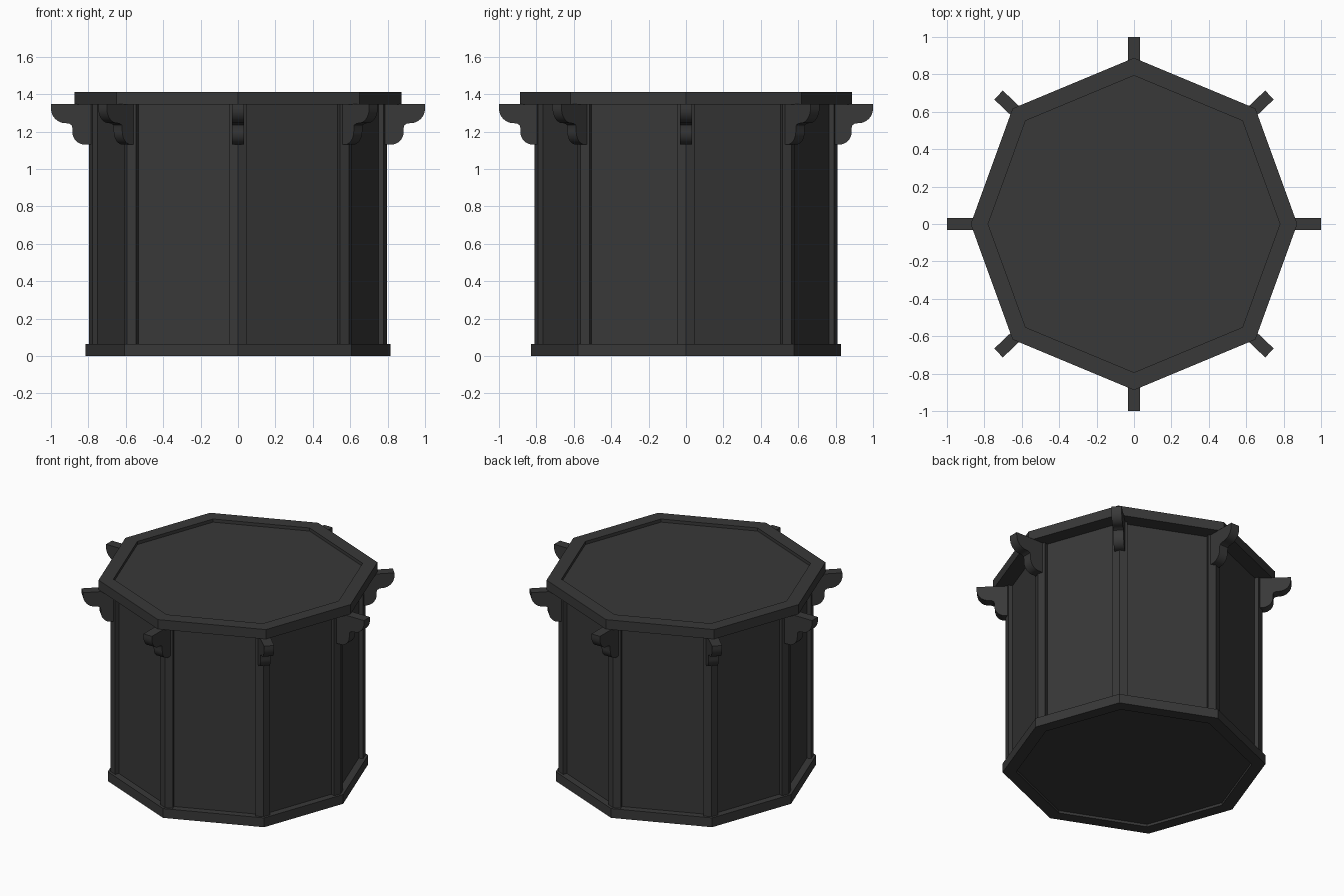
import bpy, bmesh, math
from mathutils import Vector, Matrix

if "Cube" in bpy.data.objects:
    bpy.data.objects.remove(bpy.data.objects["Cube"])

dark = bpy.data.materials.new("dark_wood")
dark.diffuse_color = (0.04, 0.04, 0.04, 1)
dark.use_nodes = True
dark.node_tree.nodes["Principled BSDF"].inputs["Base Color"].default_value = dark.diffuse_color


def finish(name, bm):
    bmesh.ops.recalc_face_normals(bm, faces=bm.faces)
    me = bpy.data.meshes.new(name)
    bm.to_mesh(me)
    bm.free()
    ob = bpy.data.objects.new(name, me)
    ob.data.materials.append(dark)
    bpy.context.collection.objects.link(ob)
    return ob


def octagon(r):
    """Slightly uneven octagon whose +x corner lies at r."""
    k = r / 0.872
    a, b, c = 0.872 * k, 0.887 * k, (0.648 * k, 0.617 * k)
    return [Vector(p) for p in ((a, 0), c, (0, b), (-c[0], c[1]), (-a, 0),
                                (-c[0], -c[1]), (0, -b), (c[0], -c[1]))]


def prism(name, pts, z0, z1):
    bm = bmesh.new()
    f = bm.faces.new([bm.verts.new((p[0], p[1], z0)) for p in pts])
    ext = bmesh.ops.extrude_face_region(bm, geom=[f])["geom"]
    top = [v for v in ext if isinstance(v, bmesh.types.BMVert)]
    bmesh.ops.translate(bm, verts=top, vec=(0, 0, z1 - z0))
    return finish(name, bm)


def ring(name, r_out, r_in, z0, z1):
    bm = bmesh.new()
    loops = [[bm.verts.new((p.x, p.y, z)) for p in octagon(r)]
             for r, z in ((r_out, z0), (r_out, z1), (r_in, z1), (r_in, z0))]
    for j in range(4):
        a, b = loops[j], loops[(j + 1) % 4]
        for i in range(8):
            n = (i + 1) % 8
            bm.faces.new((a[i], a[n], b[n], b[i]))
    return finish(name, bm)


# Frames, body with recessed side panels, and sunken top
ring("base_frame", 0.815, 0.73, 0, 0.065)
ring("top_frame", 0.873, 0.78, 1.345, 1.412)
prism("body_panels", octagon(0.766), 0.018, 1.36)
prism("top_panel", octagon(0.785), 1.346, 1.39)

# Corner posts wrapping each edge of the body
corners = octagon(0.797)
for i, v in enumerate(corners):
    d0 = (corners[i - 1] - v).normalized()
    d1 = (corners[(i + 1) % 8] - v).normalized()
    n0, n1 = Vector((d0.y, -d0.x)), Vector((-d1.y, d1.x))
    if n0.dot(v) > 0:
        n0 = -n0
    if n1.dot(v) > 0:
        n1 = -n1
    a, b = v + d0 * 0.052, v + d1 * 0.052
    pts = [v, b, b + n1 * 0.04, v * 0.94, a + n0 * 0.04, a]
    prism(f"corner_post_{i}", pts, 0.06, 1.35)


def arc(cx, cz, rx, rz, n=8):
    return [(cx + rx * math.cos(t), cz - rz * math.sin(t))
            for t in (math.pi / 2 * k / n for k in range(n + 1))]


# Stepped bracket profile: (distance from centre, height)
profile = [(0.74, 1.346), (1.0, 1.346)]
profile += arc(0.925, 1.325, 0.075, 0.08)
profile += [(0.905, 1.243), (0.89, 1.235), (0.886, 1.222)]
profile += arc(0.82, 1.2, 0.066, 0.07)
profile += [(0.74, 1.13)]

for i in range(8):
    bm = bmesh.new()
    f = bm.faces.new([bm.verts.new((x, -0.033, z)) for x, z in profile])
    ext = bmesh.ops.extrude_face_region(bm, geom=[f])["geom"]
    side = [v for v in ext if isinstance(v, bmesh.types.BMVert)]
    bmesh.ops.translate(bm, verts=side, vec=(0, 0.066, 0))
    angle = math.atan2(corners[i].y, corners[i].x)
    bm.transform(Matrix.Rotation(angle, 4, 'Z'))
    ob = finish(f"bracket_{i}", bm)
    bpy.context.view_layer.objects.active = ob
    ob.select_set(True)
    bpy.ops.object.shade_smooth_by_angle(angle=math.radians(30))
    ob.select_set(False)
